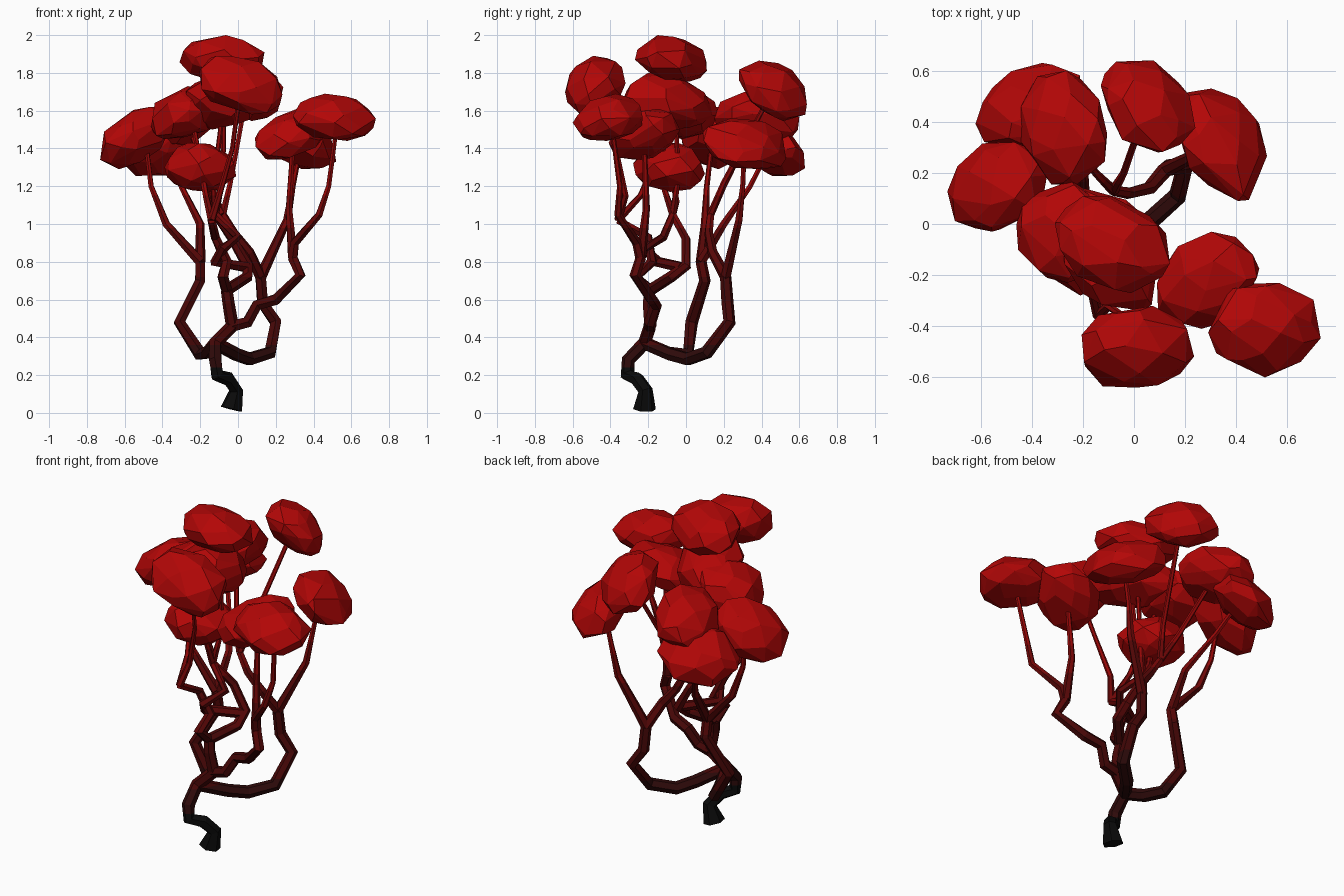
import bpy, bmesh, math, random
from mathutils import Vector, Matrix

random.seed(7)
if "Cube" in bpy.data.objects:
    bpy.data.objects.remove(bpy.data.objects["Cube"], do_unlink=True)


def material(name, colour):
    mat = bpy.data.materials.new(name)
    mat.use_nodes = True
    rgba = (*colour, 1)
    mat.diffuse_color = rgba
    bsdf = mat.node_tree.nodes["Principled BSDF"]
    bsdf.inputs["Base Color"].default_value = rgba
    bsdf.inputs["Roughness"].default_value = 0.8
    return mat


leaf_red = material("leaf red", (0.45, 0.002, 0.002))
# Bark reddens with height: one colour between each pair of cut heights
bark = [material("charcoal bark", (0.003, 0.003, 0.003)),
        material("dark brown bark", (0.028, 0.003, 0.003)),
        material("maroon bark", (0.06, 0.002, 0.002)),
        material("deep red bark", (0.095, 0.002, 0.002)),
        material("red bark", (0.17, 0.002, 0.002)),
        material("bright red bark", (0.29, 0.002, 0.002))]
CUTS = [0.24, 0.36, 0.72, 0.98, 1.15]


def add_object(name, mesh):
    obj = bpy.data.objects.new(name, mesh)
    bpy.context.collection.objects.link(obj)
    return obj


def thickness(z):
    # Stems thin out quickly above the forks
    if z < 0.8:
        return 0.041 - 0.015 * z
    return max(0.0125, 0.029 - 0.035 * (z - 0.8))


def stem(name, points, flare=1.0):
    """Six-sided tapering tube through the points, coloured by height."""
    curve = bpy.data.curves.new(name, 'CURVE')
    curve.dimensions = '3D'
    curve.bevel_depth = 1.0
    curve.bevel_resolution = 1
    curve.use_fill_caps = True
    line = curve.splines.new('POLY')
    line.points.add(len(points) - 1)
    for i, (point, co) in enumerate(zip(line.points, points)):
        point.co = (*co, 1)
        point.radius = thickness(co[2]) * (flare if i == 0 else 1)
    temp = add_object(name + "_path", curve)
    mesh = bpy.data.meshes.new_from_object(temp)
    bpy.data.objects.remove(temp, do_unlink=True)
    mesh.materials.clear()
    for mat in bark:
        mesh.materials.append(mat)

    bm = bmesh.new()
    bm.from_mesh(mesh)
    for z in CUTS:
        bmesh.ops.bisect_plane(bm, geom=bm.verts[:] + bm.edges[:] + bm.faces[:],
                               plane_co=(0, 0, z), plane_no=(0, 0, 1))
    for f in bm.faces:
        f.smooth = False
        f.material_index = sum(f.calc_center_median().z > z for z in CUTS)
    bm.to_mesh(mesh)
    bm.free()
    add_object(name, mesh)


def leaf_clump(name, centre, half, lean, skew=0.0, count=36):
    """Faceted dome fitted to its half sizes; lean tips the top, skew stretches the plan diagonally."""
    tilt = Vector((*lean, 0))
    turn = Matrix.Rotation(tilt.length, 3, Vector((0, 0, 1)).cross(tilt))
    pts = []
    for i in range(count):
        z = 1 - 2 * (i + 0.5) / count
        a = i * math.pi * (3 - math.sqrt(5)) + random.uniform(-0.35, 0.35)
        r = math.sqrt(1 - z * z)
        p = Vector((r * math.cos(a), r * math.sin(a), z * (0.65 if z > 0 else 0.5)))
        p = turn @ (p * random.uniform(0.92, 1.03))
        pts.append(Vector((p.x + skew * p.y, p.y + skew * p.x, p.z)))
    for k in range(3):
        low, high = min(p[k] for p in pts), max(p[k] for p in pts)
        for p in pts:
            p[k] = centre[k] + half[k] * (2 * (p[k] - low) / (high - low) - 1)
    bm = bmesh.new()
    for p in pts:
        bm.verts.new(p)
    hull = bmesh.ops.convex_hull(bm, input=bm.verts[:])
    inside = [v for v in hull["geom_interior"] if isinstance(v, bmesh.types.BMVert)]
    bmesh.ops.delete(bm, geom=inside, context='VERTS')
    # Merge nearly flat neighbours into broad facets
    bmesh.ops.dissolve_limit(bm, angle_limit=math.radians(10),
                             verts=bm.verts[:], edges=bm.edges[:])
    bmesh.ops.recalc_face_normals(bm, faces=bm.faces[:])
    mesh = bpy.data.meshes.new(name)
    bm.to_mesh(mesh)
    bm.free()
    mesh.materials.append(leaf_red)
    add_object(name, mesh)


# Trunk and main forks
trunk_top = (-0.12, -0.22, 0.37)
mid_fork = (-0.03, -0.19, 0.46)
left_fork = (-0.2, 0.08, 0.8)
back_fork = (0.12, 0.21, 0.72)
right_fork = (0.29, -0.24, 0.82)
heart = (-0.06, -0.19, 0.65)
crown = (-0.12, -0.07, 1.05)
front_fork = (-0.14, -0.36, 1.02)
far_fork = (-0.08, 0.13, 1.05)

stem("trunk", [(-0.035, -0.22, 0.02), (-0.01, -0.215, 0.12), (-0.05, -0.26, 0.18),
               (-0.11, -0.31, 0.2), (-0.12, -0.305, 0.28), trunk_top, mid_fork], flare=1.5)
stem("left_bough", [trunk_top, (-0.16, -0.1, 0.32), (-0.2, 0.01, 0.31), (-0.31, 0.03, 0.48),
                    (-0.2, 0.1, 0.7), left_fork])
stem("back_bough", [trunk_top, (-0.01, -0.08, 0.31), (0.06, 0.01, 0.285), (0.17, 0.11, 0.32),
                    (0.2, 0.23, 0.48), (0.13, 0.22, 0.58), back_fork])
stem("right_bough", [mid_fork, (0.05, -0.19, 0.48), (0.1, -0.16, 0.57), (0.2, -0.18, 0.6),
                     (0.33, -0.27, 0.73), right_fork])
stem("middle_bough", [mid_fork, (-0.05, -0.2, 0.58), heart])
stem("front_twist", [heart, (-0.08, -0.26, 0.72), (-0.06, -0.18, 0.8), (-0.12, -0.2, 0.93),
                     front_fork])
stem("back_twist", [heart, (0.05, -0.08, 0.72), (0.05, 0.0, 0.78), (-0.03, 0.0, 0.92), crown])
stem("cross_twist", [(0.05, -0.02, 0.77), (-0.12, -0.15, 0.8), (-0.08, -0.22, 0.87),
                     (0.0, -0.12, 0.93), crown])
stem("far_twist", [back_fork, (0.06, 0.14, 0.85), (-0.02, 0.12, 0.95), far_fork])

# Thin stems rising into the clumps
stem("left_stem", [left_fork, (-0.38, 0.1, 1.0), (-0.46, 0.11, 1.2), (-0.49, 0.14, 1.45)])
stem("back_left_stem", [left_fork, (-0.2, 0.2, 1.0), (-0.3, 0.34, 1.2), (-0.39, 0.44, 1.4)])
stem("back_right_stem", [back_fork, (0.26, 0.28, 1.02), (0.29, 0.3, 1.2), (0.33, 0.31, 1.4)])
stem("upper_back_stem", [far_fork, (-0.15, 0.2, 1.2), (-0.26, 0.36, 1.52)])
stem("rear_stem", [far_fork, (-0.04, 0.2, 1.22), (0.04, 0.43, 1.65)])
stem("outer_right_stem", [right_fork, (0.3, -0.26, 0.9), (0.43, -0.36, 1.05),
                          (0.48, -0.35, 1.2), (0.52, -0.39, 1.5)])
stem("inner_right_stem", [right_fork, (0.27, -0.21, 1.08), (0.29, -0.22, 1.42)])
stem("front_stem", [front_fork, (-0.1, -0.32, 1.15), (-0.03, -0.37, 1.4), (0.01, -0.46, 1.7)])
stem("side_stem", [front_fork, (-0.17, -0.24, 1.15), (-0.24, -0.07, 1.55)])
stem("top_stem", [crown, (-0.08, -0.04, 1.25), (-0.07, -0.07, 1.85)])
stem("centre_stem", [crown, (-0.13, -0.12, 1.2), (-0.08, -0.12, 1.6)])
stem("low_stem", [crown, (-0.15, -0.05, 1.12), (-0.19, -0.08, 1.28)])

# Leaf clumps: centre, half sizes, lean of the top and diagonal skew
leaf_clump("top_clump", (-0.085, -0.08, 1.875), (0.225, 0.19, 0.125), (0.02, 0.2), -0.1)
leaf_clump("centre_clump", (-0.1, -0.1, 1.65), (0.2, 0.24, 0.15), (0.0, 0.2), -0.15)
leaf_clump("side_clump", (-0.27, -0.03, 1.59), (0.19, 0.2, 0.14), (-0.3, 0.0))
leaf_clump("low_clump", (-0.2, -0.09, 1.3), (0.19, 0.19, 0.13), (0.05, 0.05))
leaf_clump("front_clump", (0.015, -0.48, 1.735), (0.22, 0.16, 0.155), (0.3, -0.2))
leaf_clump("outer_right_clump", (0.51, -0.415, 1.565), (0.22, 0.185, 0.125), (0.1, -0.15))
leaf_clump("inner_right_clump", (0.29, -0.22, 1.475), (0.2, 0.19, 0.135), (-0.4, -0.25), 0.15)
leaf_clump("back_right_clump", (0.345, 0.31, 1.425), (0.175, 0.22, 0.135), (0.3, 0.3), -0.15)
leaf_clump("rear_clump", (0.055, 0.46, 1.705), (0.185, 0.18, 0.16), (0.25, 0.5), -0.1)
leaf_clump("upper_back_clump", (-0.275, 0.375, 1.56), (0.17, 0.225, 0.14), (-0.3, 0.2), -0.1)
leaf_clump("back_left_clump", (-0.415, 0.46, 1.395), (0.205, 0.17, 0.14), (-0.35, 0.4), 0.1)
leaf_clump("left_clump", (-0.535, 0.145, 1.455), (0.195, 0.175, 0.165), (-0.5, 0.1), 0.05)
